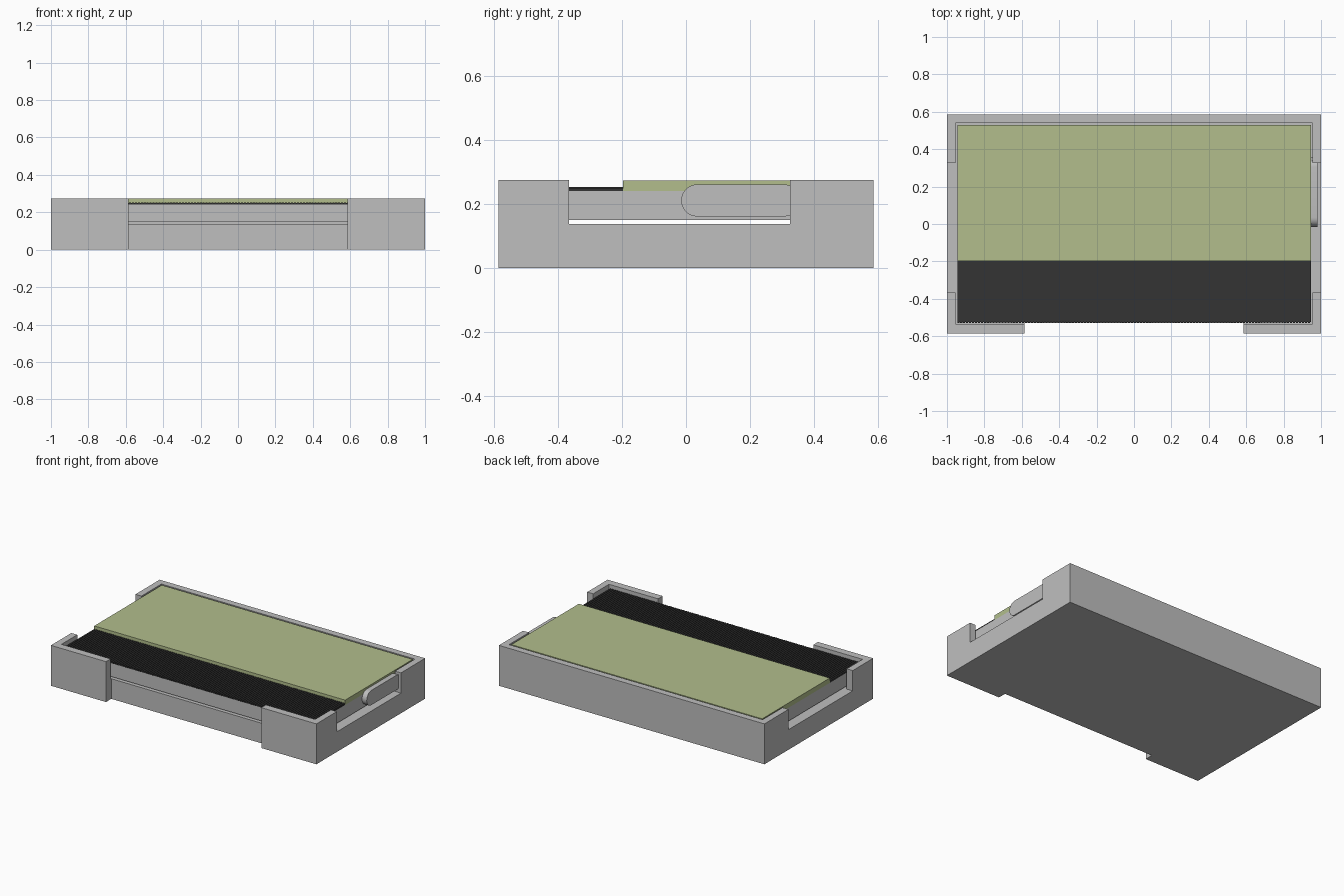
import bpy, bmesh, math
from mathutils import Matrix, Vector

default = bpy.data.objects.get("Cube")
if default:
    bpy.data.objects.remove(default, do_unlink=True)


def material(name, rgb):
    mat = bpy.data.materials.new(name)
    mat.use_nodes = True
    mat.diffuse_color = (*rgb, 1)
    mat.node_tree.nodes["Principled BSDF"].inputs["Base Color"].default_value = (*rgb, 1)
    return mat


GREY = material("light grey", (0.52, 0.52, 0.52))
GREEN = material("pale green", (0.445, 0.515, 0.262))
DARK = material("charcoal", (0.034, 0.034, 0.034))


def finish(name, bm, mat):
    bmesh.ops.recalc_face_normals(bm, faces=bm.faces[:])
    mesh = bpy.data.meshes.new(name)
    bm.to_mesh(mesh)
    bm.free()
    obj = bpy.data.objects.new(name, mesh)
    bpy.context.collection.objects.link(obj)
    mesh.materials.append(mat)
    return obj


def add_box(bm, low, high):
    low, high = Vector(low), Vector(high)
    size = Matrix.Diagonal((*(high - low), 1))
    bmesh.ops.create_cube(bm, size=1, matrix=Matrix.Translation((low + high) / 2) @ size)


def box(name, low, high, mat):
    bm = bmesh.new()
    add_box(bm, low, high)
    return finish(name, bm, mat)


def prism(name, points, offset, mat):
    """Extrude a flat outline along the offset vector."""
    bm = bmesh.new()
    face = bm.faces.new([bm.verts.new(p) for p in points])
    new = bmesh.ops.extrude_face_region(bm, geom=[face])["geom"]
    bmesh.ops.translate(bm, vec=offset, verts=[v for v in new if isinstance(v, bmesh.types.BMVert)])
    return finish(name, bm, mat)


HEIGHT, FLOOR, DEPTH = 0.275, 0.137, 0.585

# Tray: notched outline, hollowed above the floor, with low side openings
half = [(1, DEPTH), (1, -DEPTH), (0.585, -DEPTH), (0.585, -0.528)]
outline = half + [(-x, y) for x, y in reversed(half)]
tray = prism("tray", [(x, y, 0) for x, y in outline], (0, 0, HEIGHT), GREY)
cutters = [
    box("cavity_cutter", (-0.955, -0.535, FLOOR), (0.955, 0.54, 0.5), GREY),
    box("side_opening_cutter", (-1.1, -0.365, FLOOR), (1.1, 0.325, 0.5), GREY),
]
for cutter in cutters:
    cut = tray.modifiers.new(cutter.name, "BOOLEAN")
    cut.operation = "DIFFERENCE"
    cut.solver = "EXACT"
    cut.object = cutter
    cutter.hide_render = True
bpy.context.view_layer.update()
graph = bpy.context.evaluated_depsgraph_get()
carved = bpy.data.meshes.new_from_object(tray.evaluated_get(graph))
tray.modifiers.clear()
tray.data = carved
for cutter in cutters:
    bpy.data.objects.remove(cutter, do_unlink=True)

# Inner block hovering just above the tray floor, and its green cover
box("inner_block", (-0.945, -0.525, 0.15), (0.945, 0.53, 0.241), GREY)
box("cover_panel", (-0.945, -0.197, 0.241), (0.945, 0.53, 0.274), GREEN)

# Dark strip with fine ribs running front to back
bm = bmesh.new()
add_box(bm, (-0.945, -0.525, 0.241), (0.945, -0.197, 0.249))
COUNT = 120
pitch = 1.89 / COUNT
for i in range(COUNT):
    x = -0.945 + i * pitch
    add_box(bm, (x, -0.528, 0.243), (x + pitch * 0.7, -0.197, 0.253))
finish("ribbed_strip", bm, DARK)

# Rounded side latch
RADIUS = 0.05
points = []
for centre, start in ((0.305, 0), (0.035, math.pi)):
    for i in range(17):
        a = start - math.pi / 2 + math.pi * i / 16
        points.append((0.945, centre + RADIUS * math.cos(a), 0.211 + RADIUS * math.sin(a)))
latch = prism("side_latch", points, (0.035, 0, 0), GREY)
bpy.ops.object.select_all(action="DESELECT")
latch.select_set(True)
bpy.context.view_layer.objects.active = latch
bpy.ops.object.shade_smooth_by_angle()
